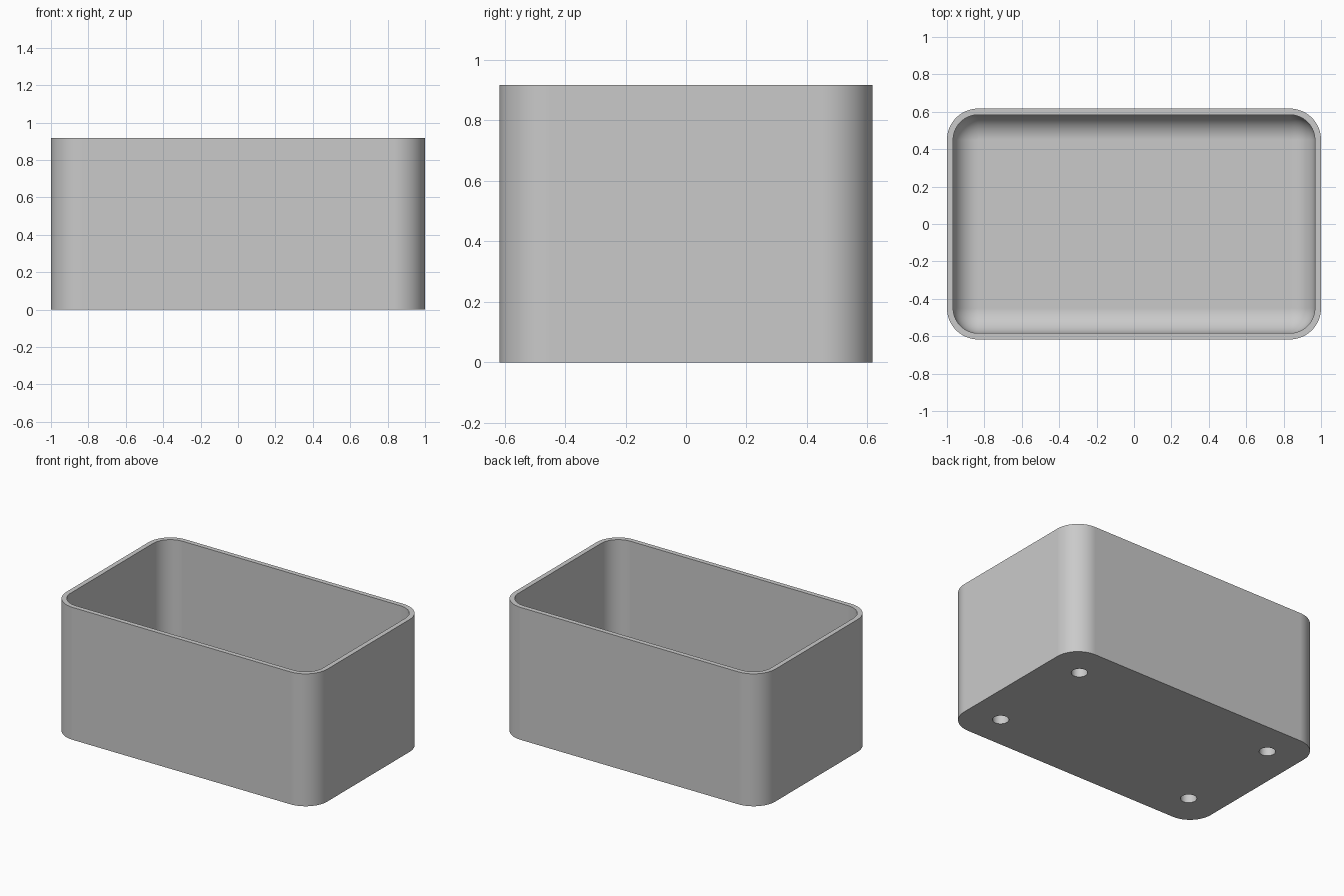
import bpy, bmesh, math

cube = bpy.data.objects.get("Cube")
if cube:
    bpy.data.objects.remove(cube)

# Main dimensions
HALF_X, HALF_Y, HEIGHT = 1.0, 0.617, 0.917
CORNER, WALL, FLOOR = 0.167, 0.033, 0.1
FILLET = CORNER - WALL
HOLE_X, HOLE_Y, HOLE_R, HOLE_DEPTH = 0.763, 0.381, 0.051, 0.067
STEPS = 16

# Plain grey material
grey = bpy.data.materials.new("grey plastic")
grey.use_nodes = True
colour = (0.59, 0.59, 0.59, 1)
grey.diffuse_color = colour
grey.node_tree.nodes["Principled BSDF"].inputs["Base Color"].default_value = colour


def ring(bm, inset, z):
    """Rounded rectangle of vertices, moved inward by inset."""
    r = max(CORNER - inset, 0)
    verts = []
    for i, (sx, sy) in enumerate([(1, 1), (-1, 1), (-1, -1), (1, -1)]):
        for k in range(STEPS + 1):
            a = (i + k / STEPS) * math.pi / 2
            verts.append(bm.verts.new((sx * (HALF_X - CORNER) + r * math.cos(a),
                                       sy * (HALF_Y - CORNER) + r * math.sin(a), z)))
    return verts


# Section from the outer base, over the rim and down to the inner floor
section = [(0, 0), (0, HEIGHT), (WALL, HEIGHT)]
for k in range(STEPS + 1):
    a = k / STEPS * math.pi / 2
    section.append((WALL + FILLET * (1 - math.cos(a)),
                    FLOOR + FILLET * (1 - math.sin(a))))

bm = bmesh.new()
rings = [ring(bm, inset, z) for inset, z in section]
for low, high in zip(rings, rings[1:]):
    for i in range(len(low)):
        j = (i + 1) % len(low)
        bm.faces.new((low[i], low[j], high[j], high[i]))
bm.faces.new(rings[0][::-1])
bm.faces.new(rings[-1])
bmesh.ops.remove_doubles(bm, verts=bm.verts, dist=0.0005)
bmesh.ops.recalc_face_normals(bm, faces=bm.faces)
mesh = bpy.data.meshes.new("open_box")
bm.to_mesh(mesh)
bm.free()
mesh.materials.append(grey)
box = bpy.data.objects.new("open_box", mesh)
bpy.context.collection.objects.link(box)

# Blind round holes in the underside
bpy.ops.object.select_all(action="DESELECT")
for sx in (-1, 1):
    for sy in (-1, 1):
        bpy.ops.mesh.primitive_cylinder_add(vertices=48, radius=HOLE_R, depth=2 * HOLE_DEPTH,
                                            location=(sx * HOLE_X, sy * HOLE_Y, 0))
        cutter = bpy.context.object
        cutter.name = "hole_cutter"
        cutter.hide_render = True
        cutter.data.materials.append(grey)
        bpy.context.view_layer.objects.active = box
        cut = box.modifiers.new("hole", "BOOLEAN")
        cut.operation = "DIFFERENCE"
        cut.solver = "EXACT"
        cut.object = cutter
        bpy.ops.object.modifier_apply(modifier=cut.name)
        bpy.data.objects.remove(cutter)

# Smooth corners with crisp edges and evenly shaded flat walls
box.select_set(True)
bpy.context.view_layer.objects.active = box
bpy.ops.object.shade_smooth_by_angle(angle=math.radians(30))
weighted = box.modifiers.new("flat_walls", "WEIGHTED_NORMAL")
weighted.keep_sharp = True
